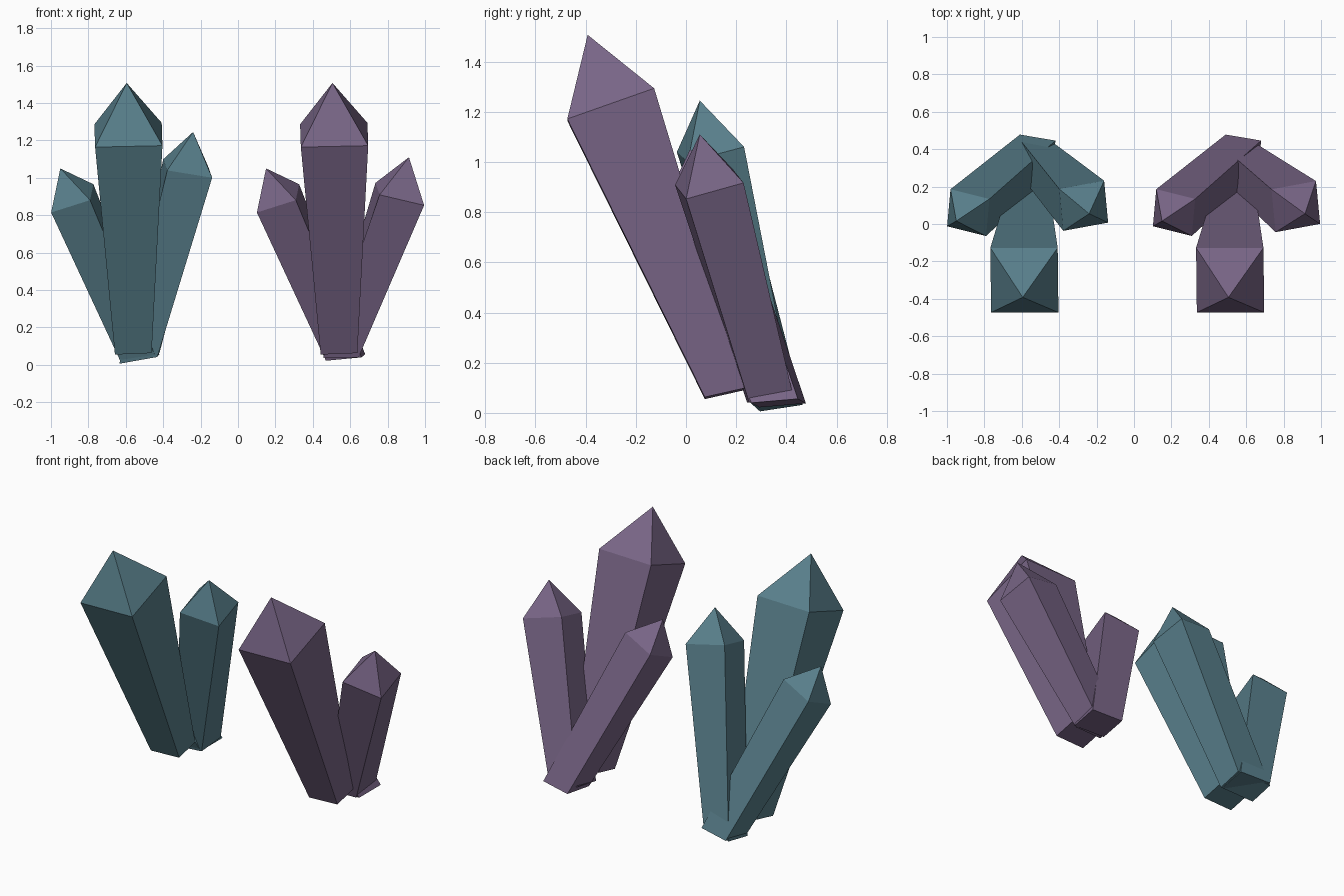
import bpy, bmesh
from mathutils import Vector

if "Cube" in bpy.data.objects:
    bpy.data.objects.remove(bpy.data.objects["Cube"])


def material(name, rgb):
    m = bpy.data.materials.new(name)
    m.diffuse_color = (*rgb, 1)
    m.use_nodes = True
    m.node_tree.nodes["Principled BSDF"].inputs["Base Color"].default_value = m.diffuse_color
    return m


def crystal(name, mat, x, base, rim, tip):
    """Four-sided tapered prism with a pointed cap.
    base and rim are (centre, half width vector, half depth vector)."""
    bm = bmesh.new()

    def ring(c, u, v):
        c, u, v = Vector(c), Vector(u), Vector(v)
        return [bm.verts.new(c + a * u + b * v)
                for a, b in ((-1, -1), (1, -1), (1, 1), (-1, 1))]

    low, high = ring(*base), ring(*rim)
    point = bm.verts.new(tip)
    bm.faces.new(low[::-1])
    for i in range(4):
        j = (i + 1) % 4
        bm.faces.new((low[i], low[j], high[j], high[i]))
        bm.faces.new((high[i], high[j], point))
    bmesh.ops.recalc_face_normals(bm, faces=bm.faces)
    me = bpy.data.meshes.new(name)
    bm.to_mesh(me)
    bm.free()
    me.materials.append(mat)
    ob = bpy.data.objects.new(name, me)
    ob.location.x = x
    bpy.context.collection.objects.link(ob)


# Crystal shapes: base, rim, tip (x measured from the cluster centre)
MAIN = (((.02, .155, .077), (.098, 0, .004), (0, .08, .018)),
        ((-.006, -.30, 1.229), (.18, 0, .004), (-.002, .173, .061)),
        (-.015, -.392, 1.507))
LEFT = (((.055, .369, .039), (.095, -.016, .009), (.01, .093, .008)),
        ((-.306, .061, .89), (.104, -.026, .033), (.009, .099, .0425)),
        (-.37, .016, 1.05))
RIGHT_SHORT = (((.035, .336, .053), (.095, .004, 0), (.005, .088, .0125)),
               ((.345, .093, .913), (.119, .022, -.028), (-.011, .1145, .032)),
               (.394, .055, 1.11))
RIGHT_TALL = (((.0535, .36, .037), (.1015, -.02, .018), (.0065, .085, .013)),
              ((.311, .0975, 1.05), (.12, .022, -.0195), (-.0107, .112, .03)),
              (.34, .055, 1.245))

teal = material("teal crystal", (.098, .212, .258))
purple = material("purple crystal", (.188, .130, .238))

# Two clusters side by side
for colour, mat, x, right in (("teal", teal, -.58, RIGHT_TALL),
                              ("purple", purple, .52, RIGHT_SHORT)):
    for part, shape in (("main", MAIN), ("left", LEFT), ("right", right)):
        crystal(f"{colour}_{part}_crystal", mat, x, *shape)
